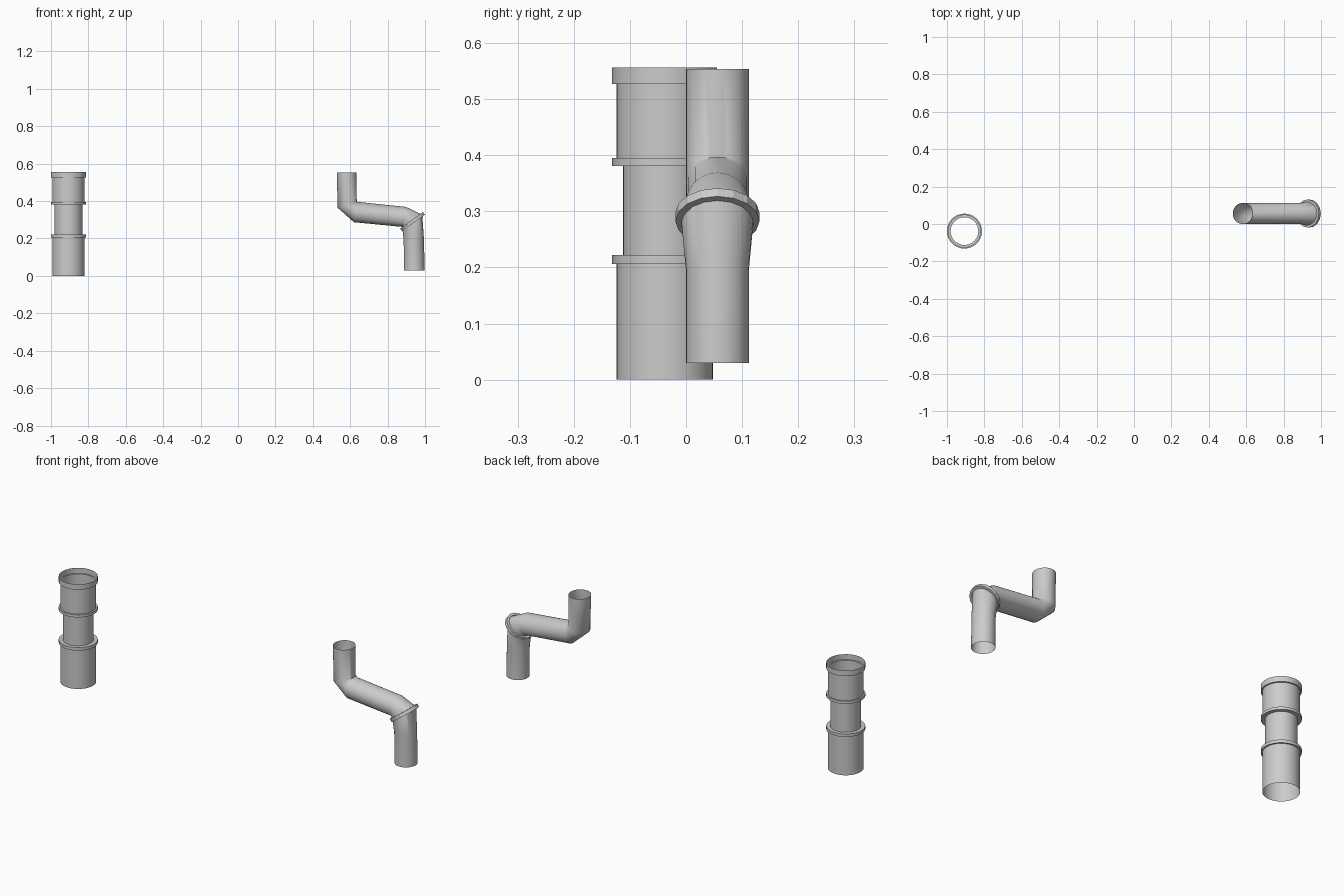
import bpy, math
from mathutils import Vector

if "Cube" in bpy.data.objects:
    bpy.data.objects.remove(bpy.data.objects["Cube"])


def skin(name, rings, closed=False, angle=35):
    """Open tube through a list of equal-length vertex rings."""
    n = len(rings[0])
    verts = [v for r in rings for v in r]
    faces = []
    last = len(rings) if closed else len(rings) - 1
    for i in range(last):
        a, b = i * n, ((i + 1) % len(rings)) * n
        for k in range(n):
            j = (k + 1) % n
            faces.append((a + k, a + j, b + j, b + k))
    mesh = bpy.data.meshes.new(name)
    mesh.from_pydata(verts, [], faces)
    obj = bpy.data.objects.new(name, mesh)
    bpy.context.collection.objects.link(obj)
    bpy.ops.object.select_all(action='DESELECT')
    obj.select_set(True)
    bpy.context.view_layer.objects.active = obj
    bpy.ops.object.mode_set(mode='EDIT')
    bpy.ops.mesh.select_all(action='SELECT')
    bpy.ops.mesh.normals_make_consistent(inside=False)
    bpy.ops.object.mode_set(mode='OBJECT')
    bpy.ops.object.shade_smooth_by_angle(angle=math.radians(angle))
    return obj


def ring(center, u, v, n):
    """Ellipse of n points spanned by half-axes u and v."""
    c, u, v = Vector(center), Vector(u), Vector(v)
    return [c + u * math.cos(2 * math.pi * k / n) + v * math.sin(2 * math.pi * k / n)
            for k in range(n)]


# Straight pipe: stepped profile (radius, z), open at both ends
COLLAR, WIDE, NARROW = 0.0935, 0.086, 0.074
profile = [(WIDE, 0), (WIDE, 0.206), (COLLAR, 0.206), (COLLAR, 0.222),
           (NARROW, 0.222), (NARROW, 0.381), (COLLAR, 0.381), (COLLAR, 0.395),
           (WIDE, 0.395), (WIDE, 0.527), (COLLAR, 0.527), (COLLAR, 0.556)]
skin("straight_pipe", [ring((-0.9065, -0.038, z), (r, 0, 0), (0, r, 0), 40)
                       for r, z in profile])

# Offset pipe: each section given by its two side points in x, z and its y radius
Y = 0.056
sections = [((0.528, 0.554), (0.634, 0.554), 0.056),
            ((0.533, 0.364), (0.635, 0.396), 0.056),
            ((0.620, 0.287), (0.636, 0.396), 0.056),
            ((0.879, 0.262), (0.898, 0.369), 0.056),
            ((0.879, 0.250), (0.985, 0.327), 0.065),
            ((0.886, 0.190), (0.994, 0.200), 0.056),
            ((0.887, 0.030), (0.998, 0.030), 0.056)]
rings = []
for (x0, z0), (x1, z1), ry in sections:
    rings.append(ring(((x0 + x1) / 2, Y, (z0 + z1) / 2),
                      ((x1 - x0) / 2, 0, (z1 - z0) / 2), (0, ry, 0), 32))
skin("offset_pipe", rings, angle=50)

# Tilted collar at the lower bend
tilt = math.radians(36)
axis = Vector((math.cos(tilt), 0, math.sin(tilt)))
normal = Vector((-math.sin(tilt), 0, math.cos(tilt)))
mid = Vector((0.933, Y, 0.290))
skin("bend_collar", [ring(mid + normal * h, axis * r, (0, r, 0), 16)
                     for r, h in ((0.062, -0.009), (0.075, -0.009),
                                  (0.075, 0.009), (0.062, 0.009))],
     closed=True, angle=15)
